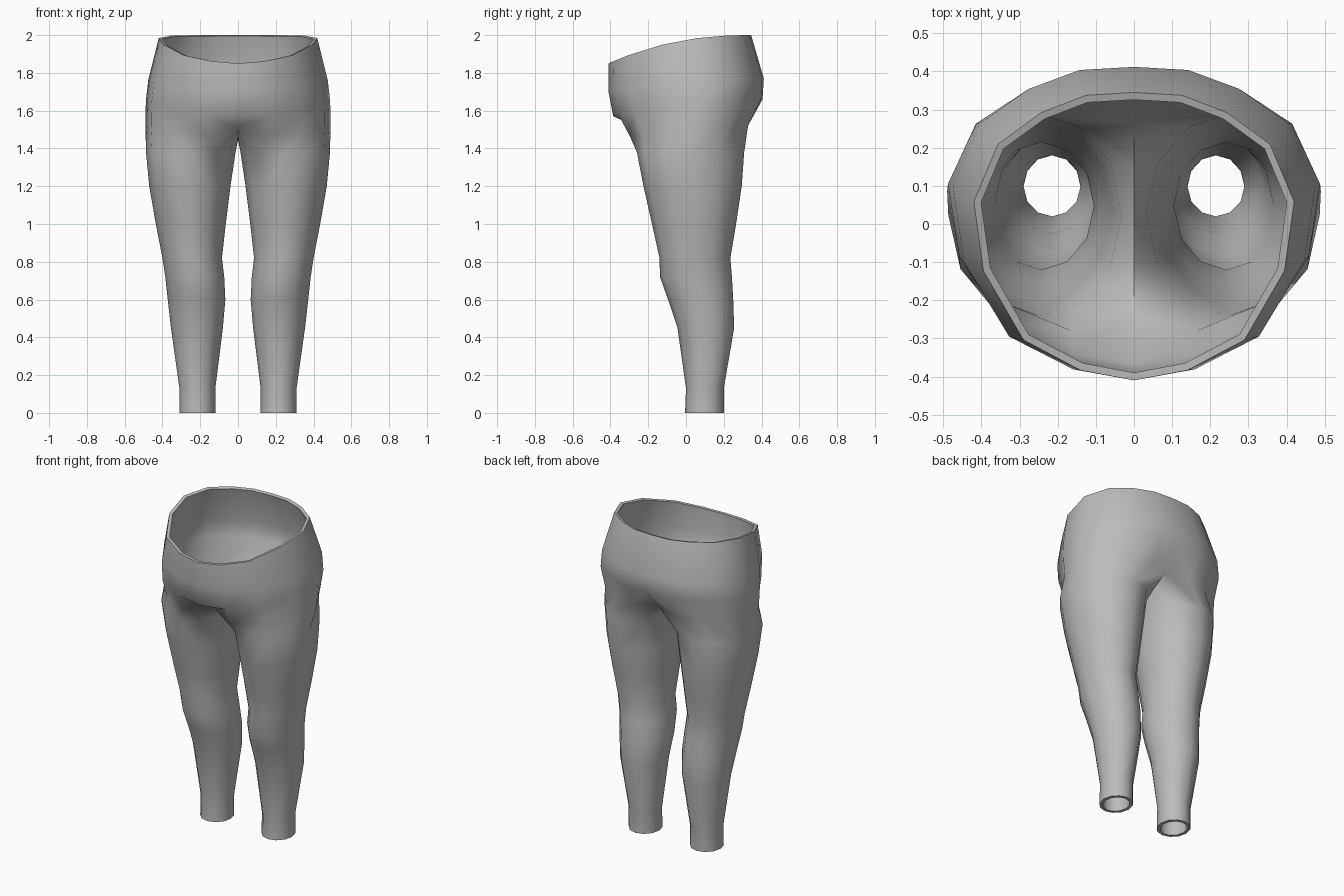
import bpy, bmesh
from math import cos, sin, radians

cube = bpy.data.objects.get("Cube")
if cube:
    bpy.data.objects.remove(cube, do_unlink=True)

SIDES = 12   # points round one leg
HALF = 9     # points round half the hips, front centre to back centre

# Half outline of the hips as fractions of half width and depth
OUT_X = [0, .335, .69, .94, 1, .85, .58, .3, 0]
OUT_Y = [0, .035, .14, .38, .62, .82, .93, .99, 1]

# Leg rings from hem to thigh: height, inner x, outer x, front y, back y
LEGS = [
    (0, .12, .31, -.005, .2),
    (.13, .12, .31, 0, .2),
    (.45, .08, .355, -.045, .255),
    (.6, .067, .372, -.095, .25),
    (.72, .073, .385, -.138, .243),
    (.82, .085, .4, -.14, .235),
    (1, .065, .435, -.18, .265),
    (1.2, .04, .47, -.225, .295),
    (1.38, .013, .487, -.26, .308),
]

# Hip rings: half width, front y, back y, front z, back z
HIPS = [
    (.49, -.32, .335, 1.46, 1.52),
    (.488, -.385, .405, 1.57, 1.66),
    (.475, -.41, .412, 1.7, 1.77),
    (.42, -.41, .345, 1.85, 2),
]

# Crotch seam on the centre line: ring position -> y, z
SEAM = {0: (-.25, 1.51), 8: (.28, 1.53), 9: (.16, 1.465),
        10: (.03, 1.445), 11: (-.11, 1.465)}


def leg_ring(bm, z, x0, x1, y0, y1):
    ring = []
    for k in range(SIDES):
        a = radians((k - 4) * 360 / SIDES)
        x = (x0 + x1) / 2 + (x1 - x0) / 2 * cos(a)
        y = (y0 + y1) / 2 + (y1 - y0) / 2 * sin(a)
        ring.append(bm.verts.new((x, y, z)))
    return ring


def hip_ring(bm, w, y0, y1, z0, z1):
    ring = []
    for fx, fy in zip(OUT_X, OUT_Y):
        rise = 1 - (1 - fy) ** 2.3
        ring.append(bm.verts.new((w * fx, y0 + (y1 - y0) * fy, z0 + (z1 - z0) * rise)))
    return ring


def bridge(bm, low, high, count):
    for k in range(count):
        n = (k + 1) % len(low)
        bm.faces.new((low[k], low[n], high[n], high[k]))


# Left half: leg tube, crotch ring, then hip strips
bm = bmesh.new()
legs = [leg_ring(bm, *r) for r in LEGS]
hips = [hip_ring(bm, *r) for r in HIPS]
crotch = hips[0] + [bm.verts.new() for _ in range(SIDES - HALF)]
for k, (y, z) in SEAM.items():
    crotch[k].co = (0, y, z)
tube = legs + [crotch]
for low, high in zip(tube, tube[1:]):
    bridge(bm, low, high, SIDES)
for low, high in zip(hips, hips[1:]):
    bridge(bm, low, high, HALF - 1)
bmesh.ops.recalc_face_normals(bm, faces=bm.faces)
# Make sure the cloth thickens inward
if max(bm.faces, key=lambda f: f.calc_center_median().x).normal.x < 0:
    bmesh.ops.reverse_faces(bm, faces=bm.faces)
mesh = bpy.data.meshes.new("trousers")
bm.to_mesh(mesh)
bm.free()

trousers = bpy.data.objects.new("trousers", mesh)
bpy.context.collection.objects.link(trousers)

# Plain grey cloth
grey = bpy.data.materials.new("grey cloth")
grey.use_nodes = True
colour = (.5, .5, .5, 1)
grey.diffuse_color = colour
grey.node_tree.nodes["Principled BSDF"].inputs["Base Color"].default_value = colour
mesh.materials.append(grey)

# Mirror to the right side and give the cloth thickness
mirror = trousers.modifiers.new("mirror", 'MIRROR')
mirror.use_mirror_merge = True
mirror.merge_threshold = .001
shell = trousers.modifiers.new("thickness", 'SOLIDIFY')
shell.thickness = .02
shell.offset = -1

bpy.ops.object.select_all(action='DESELECT')
trousers.select_set(True)
bpy.context.view_layer.objects.active = trousers
for name in [m.name for m in trousers.modifiers]:
    bpy.ops.object.modifier_apply(modifier=name)
bpy.ops.object.shade_smooth_by_angle(angle=radians(60))
